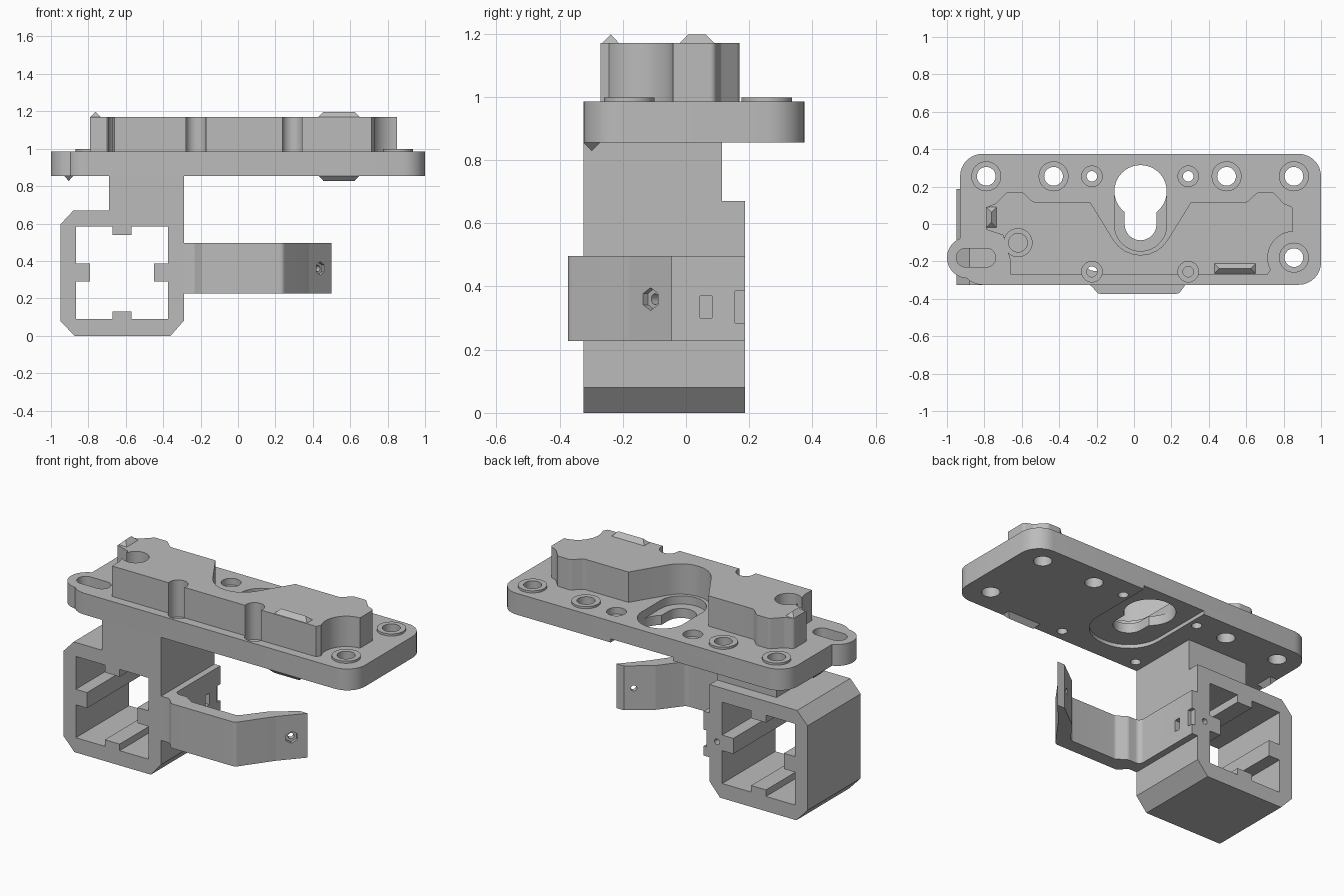
import bpy, bmesh, math
from mathutils import Vector, Matrix

cube = bpy.data.objects.get("Cube")
if cube:
    bpy.data.objects.remove(cube, do_unlink=True)

grey = bpy.data.materials.new("plain grey")
grey.use_nodes = True
grey.diffuse_color = (0.5, 0.5, 0.5, 1)
grey.node_tree.nodes["Principled BSDF"].inputs["Base Color"].default_value = (0.5, 0.5, 0.5, 1)


def finish(name, bm):
    bmesh.ops.recalc_face_normals(bm, faces=bm.faces)
    mesh = bpy.data.meshes.new(name)
    bm.to_mesh(mesh)
    bm.free()
    mesh.materials.append(grey)
    obj = bpy.data.objects.new(name, mesh)
    bpy.context.collection.objects.link(obj)
    return obj


def outline(points, steps=8):
    """Polygon whose corners (x, y, radius) are filleted where a radius is given."""
    result = []
    for i, p in enumerate(points):
        corner = Vector(p[:2])
        r = p[2] if len(p) > 2 else 0
        if not r:
            result.append(corner)
            continue
        u = (Vector(points[i - 1][:2]) - corner).normalized()
        v = (Vector(points[(i + 1) % len(points)][:2]) - corner).normalized()
        half = u.angle(v) / 2
        centre = corner + (u + v).normalized() * r / math.sin(half)
        a = (corner + u * r / math.tan(half) - centre).normalized()
        b = (corner + v * r / math.tan(half) - centre).normalized()
        result += [centre + a.slerp(b, k / steps) * r for k in range(steps + 1)]
    return result


def prism(name, points, lo, hi, along_y=False):
    bm = bmesh.new()
    place = (lambda p, h: (p[0], h, p[1])) if along_y else (lambda p, h: (p[0], p[1], h))
    face = bm.faces.new([bm.verts.new(place(p, lo)) for p in outline(points)])
    new = bmesh.ops.extrude_face_region(bm, geom=[face])["geom"]
    shift = Vector(place((0, 0), hi - lo))
    bmesh.ops.translate(bm, vec=shift, verts=[g for g in new if isinstance(g, bmesh.types.BMVert)])
    return finish(name, bm)


def rect(x0, x1, y0, y1, r=0):
    return [(x0, y0, r), (x1, y0, r), (x1, y1, r), (x0, y1, r)]


def rod(name, centre, r, length, axis=(0, 0, 1), sides=40):
    bm = bmesh.new()
    turn = Vector(axis).to_track_quat('Z', 'Y').to_matrix().to_4x4()
    bmesh.ops.create_cone(bm, cap_ends=True, segments=sides, radius1=r, radius2=r,
                          depth=length, matrix=Matrix.Translation(centre) @ turn)
    return finish(name, bm)


def post(x, y, r, lo, hi):
    return rod("cutter", (x, y, (lo + hi) / 2), r, hi - lo)


def combine(obj, others, operation='DIFFERENCE'):
    for other in others:
        mod = obj.modifiers.new("shape", 'BOOLEAN')
        mod.operation, mod.solver, mod.object = operation, 'EXACT', other
        bpy.context.view_layer.objects.active = obj
        bpy.ops.object.modifier_apply(modifier=mod.name)
        bpy.data.objects.remove(other, do_unlink=True)


def ridge(name, x0, x1, y0, y1, base, tip):
    """Small hipped ridge standing on (or hanging from) a face."""
    bm = bmesh.new()
    xm, ym = (x0 + x1) / 2, (y0 + y1) / 2
    inset = min(x1 - x0, y1 - y0) / 2
    v = [bm.verts.new((x, y, base)) for x, y in ((x0, y0), (x1, y0), (x1, y1), (x0, y1))]
    if x1 - x0 > y1 - y0:
        ends = [(x0 + inset, ym), (x1 - inset, ym)]
    else:
        ends = [(xm, y0 + inset), (xm, y1 - inset)]
    v += [bm.verts.new((x, y, tip)) for x, y in ends]
    bmesh.ops.convex_hull(bm, input=v)
    return finish(name, bm)


# Heights shared by the plate and the raised block
BOTTOM, TOP, CROWN = 0.855, 0.985, 1.17
KEY_X, KEY_Y = 0.035, 0.175
ring_holes = [(-0.79, 0.255), (-0.43, 0.255), (0.495, 0.255), (0.855, 0.255), (0.855, -0.18)]
small_holes = [(x, y) for x in (-0.225, 0.29) for y in (0.255, -0.255)]
boss = (-0.62, -0.1)

# Base plate with a rounded ear, holes, and a keyhole with recesses
plate = prism("base_plate", rect(-0.93, 1.0, -0.325, 0.375, 0.12), BOTTOM, TOP)
combine(plate, [post(-0.89, -0.18, 0.11, BOTTOM, TOP)], 'UNION')
rings = [post(x, y, 0.08, TOP - 0.02, 0.998) for x, y in ring_holes]
combine(plate, rings, 'UNION')
cuts = [post(x, y, 0.05, 0.8, 1.1) for x, y in ring_holes + [boss]]
cuts += [post(x, y, 0.028, 0.8, 1.1) for x, y in small_holes]
cuts += [post(x, y, 0.055, TOP - 0.04, 1.1) for x, y in small_holes]
cuts += [prism("cutter", rect(-0.95, -0.74, -0.23, -0.13, 0.0499), 0.8, 1.1)]
cuts += [post(KEY_X, KEY_Y, 0.14, 0.8, 1.1)]
cuts += [prism("cutter", rect(KEY_X - 0.085, KEY_X + 0.085, -0.087, 0.2, 0.0849), 0.8, 1.1)]
cuts += [prism("cutter", rect(KEY_X - 0.1395, KEY_X + 0.1395, -0.145, 0.314, 0.139), TOP - 0.05, 1.1)]
cuts += [prism("cutter", [(-0.175, 0.5), (-0.175, -0.21, 0.2), (0.245, -0.21, 0.2), (0.245, 0.5)],
               0.8, BOTTOM + 0.022)]
combine(plate, cuts)

# Raised block, notched round the keyhole and the fixings
block = prism("raised_block", [
    (-0.66, -0.27), (0.715, -0.27), (0.85, -0.05), (0.85, 0.09, 0.02), (0.8, 0.11, 0.02),
    (0.745, 0.17, 0.03), (0.66, 0.17, 0.03), (0.605, 0.118, 0.03), (0.305, 0.118),
    (KEY_X, -0.32, 0.17), (-0.235, 0.118), (-0.54, 0.118, 0.03), (-0.595, 0.17, 0.03),
    (-0.68, 0.17, 0.03), (-0.74, 0.11, 0.02), (-0.79, 0.09, 0.02), (-0.79, -0.03),
    (-0.70, -0.06), (-0.66, -0.2)], TOP, CROWN)
combine(block, [post(0.855, -0.18, 0.14, 0.9, 1.3), post(*boss, 0.075, 0.9, 1.3)]
        + [post(x, y, 0.055, 0.9, 1.3) for x, y in small_holes if y < 0])

# Locating ridges above and below
ridge("upper_side_ridge", -0.79, -0.735, -0.02, 0.09, CROWN, 1.197)
ridge("upper_front_ridge", 0.43, 0.65, -0.265, -0.212, CROWN, 1.197)
ridge("lower_side_ridge", -0.93, -0.88, -0.02, 0.09, BOTTOM, 0.828)
ridge("lower_front_ridge", 0.43, 0.65, -0.325, -0.272, BOTTOM, 0.828)

# Square bracket with chamfered corners and a window with four inner ribs
bracket = prism("square_bracket", [
    (-0.875, 0), (-0.36, 0), (-0.29, 0.08), (-0.29, 0.67), (-0.88, 0.67),
    (-0.95, 0.595), (-0.95, 0.08)], -0.325, 0.187, True)
combine(bracket, [prism("cutter", [
    (-0.865, 0.09), (-0.67, 0.09), (-0.67, 0.13), (-0.57, 0.13), (-0.57, 0.09), (-0.375, 0.09),
    (-0.375, 0.29), (-0.45, 0.29), (-0.45, 0.385), (-0.375, 0.385), (-0.375, 0.585),
    (-0.57, 0.585), (-0.57, 0.54), (-0.67, 0.54), (-0.67, 0.585), (-0.865, 0.585),
    (-0.865, 0.385), (-0.79, 0.385), (-0.79, 0.29), (-0.865, 0.29)], -0.5, 0.5, True),
    rod("cutter", (-0.34, 0.14, 0.335), 0.017, 0.3, (0, 1, 0))])
neck = prism("neck", rect(-0.69, -0.29, -0.325, 0.114), 0.67, BOTTOM)

# Clip arm: side wall, bent front strip and angled end tab
arm = prism("clip_arm", [
    (-0.29, -0.325), (-0.235, -0.325, 0.02), (-0.19, -0.373, 0.02), (0.24, -0.373, 0.03),
    (0.38, -0.18, 0.05), (0.5, -0.045), (0.45, -0.045), (0.31, -0.15, 0.03),
    (0.2, -0.29, 0.04), (-0.11, -0.29, 0.03), (-0.17, -0.25, 0.03),
    (-0.25, -0.25, 0.03), (-0.25, 0.187), (-0.29, 0.187)], 0.227, 0.497)
out = Vector((1, -1, 0)).normalized()
face_point = Vector((0.44, -0.112, 0.36))
combine(arm, [
    rod("cutter", face_point, 0.017, 0.3, out),
    rod("cutter", face_point + out * 0.02, 0.036, 0.08, out, 6),
    prism("cutter", rect(-0.4, -0.2, 0.045, 0.083), 0.30, 0.37),
    prism("cutter", rect(-0.27, -0.2, 0.155, 0.3), 0.285, 0.385)])

# Smooth the curved walls and keep the edges sharp
for obj in (plate, block, bracket, neck, arm):
    bpy.ops.object.select_all(action='DESELECT')
    obj.select_set(True)
    bpy.context.view_layer.objects.active = obj
    bpy.ops.object.shade_smooth_by_angle(angle=math.radians(30))
